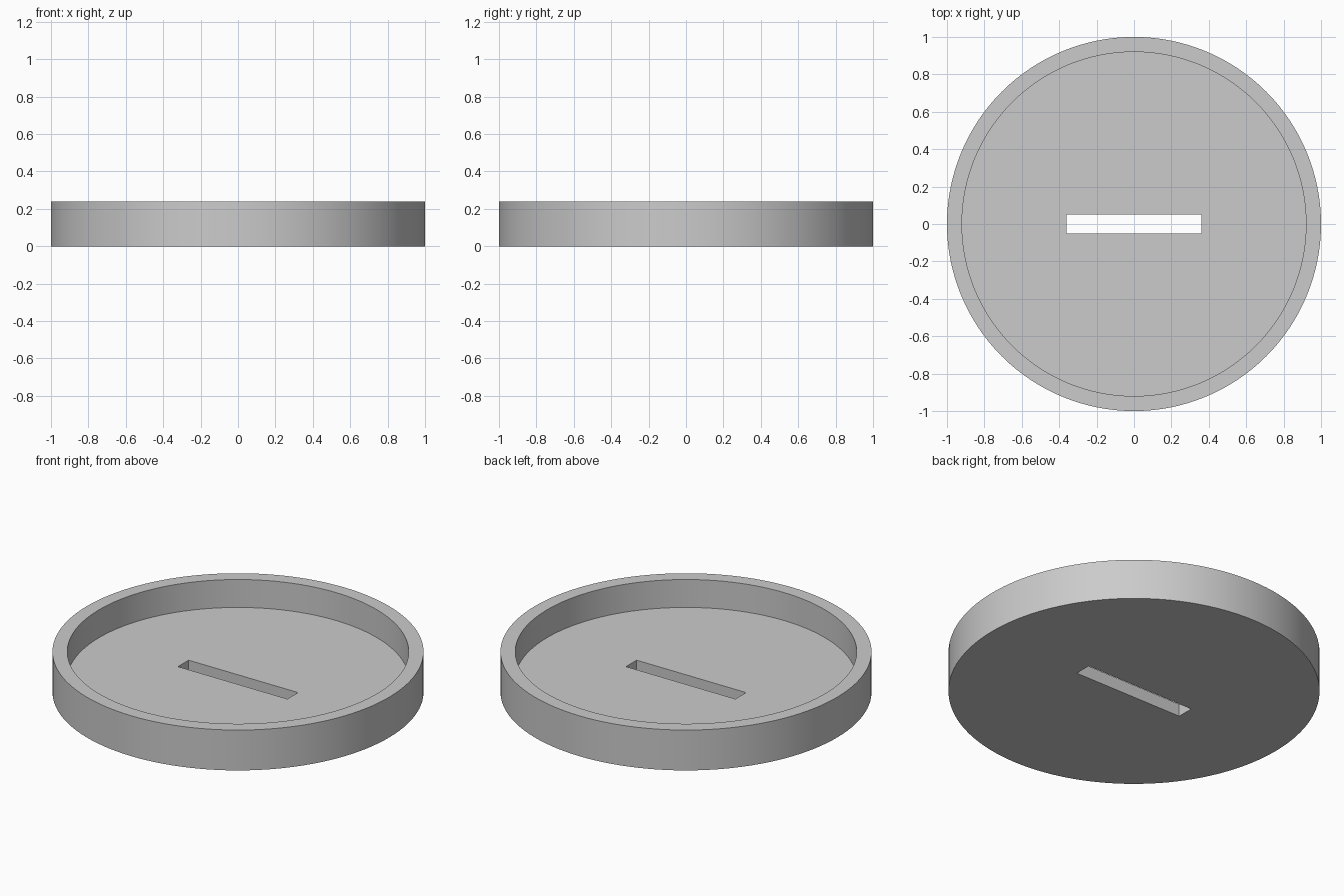
import bpy
import math

cube = bpy.data.objects.get("Cube")
if cube:
    bpy.data.objects.remove(cube, do_unlink=True)

RADIUS, HEIGHT = 1.0, 0.24
INNER_RADIUS, FLOOR = 0.92, 0.074
SLOT_LENGTH, SLOT_WIDTH = 0.72, 0.1

# Single grey material
grey = bpy.data.materials.new("plain grey")
grey.use_nodes = True
colour = (0.6, 0.6, 0.6, 1)
grey.diffuse_color = colour
grey.node_tree.nodes["Principled BSDF"].inputs["Base Color"].default_value = colour


def disc(name, radius, bottom, top):
    bpy.ops.mesh.primitive_cylinder_add(
        vertices=128, radius=radius, depth=top - bottom,
        location=(0, 0, (bottom + top) / 2))
    obj = bpy.context.object
    obj.name = name
    return obj


def cut(target, cutter):
    cutter.hide_render = True
    mod = target.modifiers.new("cut", "BOOLEAN")
    mod.operation = "DIFFERENCE"
    mod.solver = "EXACT"
    mod.object = cutter
    bpy.context.view_layer.objects.active = target
    bpy.ops.object.modifier_apply(modifier=mod.name)
    bpy.data.objects.remove(cutter, do_unlink=True)


# Round tray with a raised rim
tray = disc("slotted_round_tray", RADIUS, 0, HEIGHT)
tray.data.materials.append(grey)
cut(tray, disc("recess_cutter", INNER_RADIUS, FLOOR, HEIGHT + 1))

# Slot through the floor
bpy.ops.mesh.primitive_cube_add(size=1)
slot = bpy.context.object
slot.name = "slot_cutter"
slot.scale = (SLOT_LENGTH, SLOT_WIDTH, 1)
bpy.context.view_layer.update()
cut(tray, slot)

# Smooth round walls, sharp rims
bpy.ops.object.select_all(action="DESELECT")
tray.select_set(True)
bpy.context.view_layer.objects.active = tray
bpy.ops.object.shade_smooth_by_angle(angle=math.radians(30))
